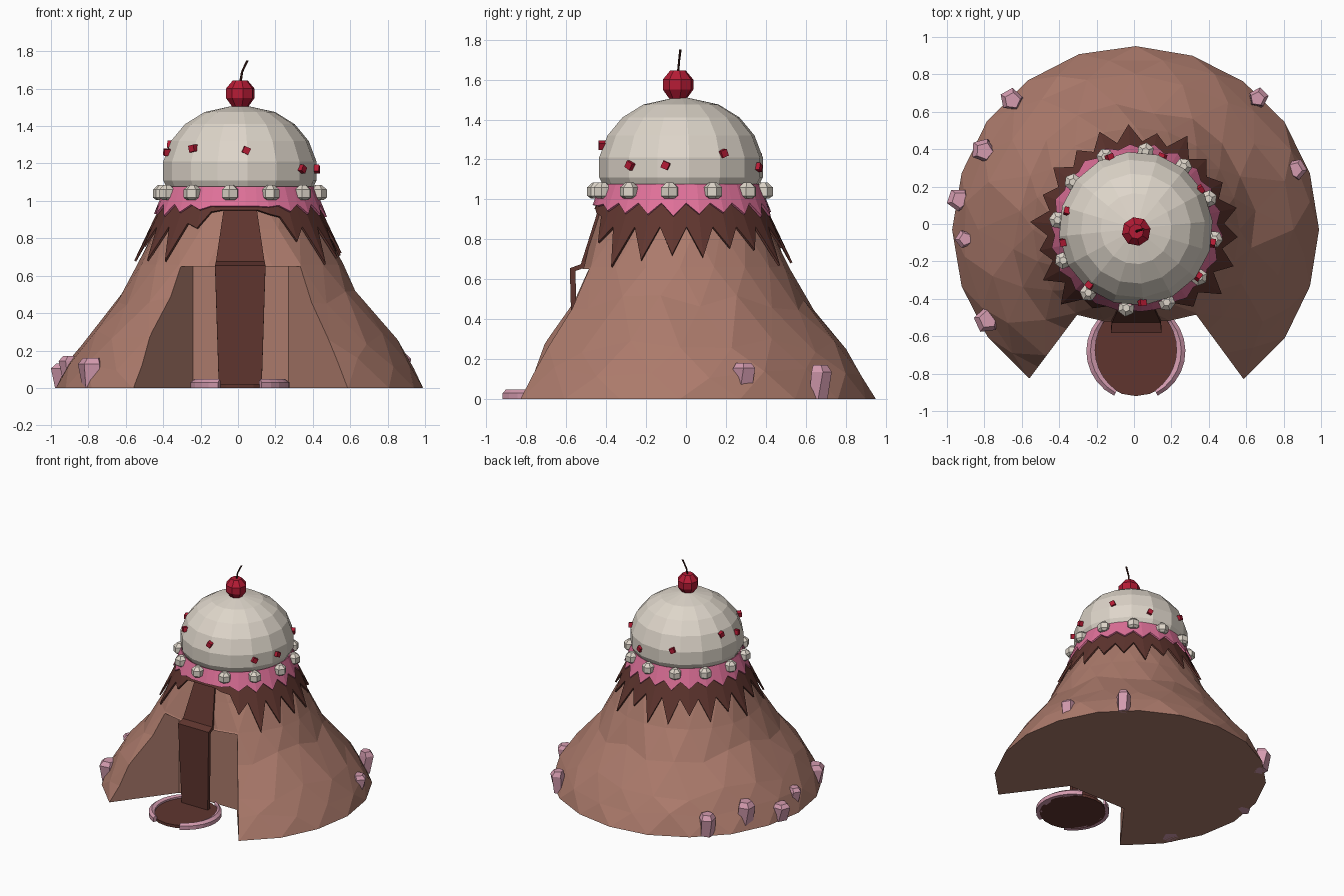
import bpy, bmesh, math, random
from mathutils import Matrix, Vector

random.seed(4)
if "Cube" in bpy.data.objects:
    bpy.data.objects.remove(bpy.data.objects["Cube"])


def material(name, rgb):
    m = bpy.data.materials.new(name)
    m.use_nodes = True
    m.diffuse_color = (*rgb, 1)
    m.node_tree.nodes["Principled BSDF"].inputs["Base Color"].default_value = (*rgb, 1)
    return m


COCOA = material("cocoa brown", (0.41, 0.195, 0.148))
CHOC = material("dark chocolate", (0.115, 0.036, 0.028))
PINK = material("icing pink", (0.74, 0.165, 0.32))
CREAM = material("cream", (0.73, 0.67, 0.59))
RED = material("cherry red", (0.46, 0.011, 0.035))
ROSE = material("crystal rose", (0.66, 0.33, 0.43))
STEM = material("stem brown", (0.045, 0.012, 0.01))

CX, CY = 0.01, -0.03   # shared axis of the whole cake


def finish(bm, name, mat):
    bmesh.ops.recalc_face_normals(bm, faces=bm.faces)
    me = bpy.data.meshes.new(name)
    bm.to_mesh(me)
    bm.free()
    me.materials.append(mat)
    ob = bpy.data.objects.new(name, me)
    bpy.context.scene.collection.objects.link(ob)
    return ob


def loft(bm, rings, caps=True):
    """Skin a list of equal-length closed point rings."""
    vr = [[bm.verts.new(p) for p in ring] for ring in rings]
    n = len(vr[0])
    for a, b in zip(vr, vr[1:]):
        for i in range(n):
            j = (i + 1) % n
            bm.faces.new((a[i], a[j], b[j], b[i]))
    if caps:
        bm.faces.new(vr[0])
        bm.faces.new(vr[-1])


def circle(r, z, n, cx=CX, cy=CY, phase=0.0):
    return [(cx + r * math.cos(phase + math.tau * i / n),
             cy + r * math.sin(phase + math.tau * i / n), z) for i in range(n)]


def lerp_table(table, z):
    for (z0, r0), (z1, r1) in zip(table, table[1:]):
        if z <= z1:
            return r0 + (r1 - r0) * (z - z0) / (z1 - z0)
    return table[-1][1]


def apply_mod(ob, kind, **props):
    m = ob.modifiers.new(kind.lower(), kind)
    for k, v in props.items():
        setattr(m, k, v)
    bpy.context.view_layer.objects.active = ob
    bpy.ops.object.modifier_apply(modifier=m.name)


# Mountain: radius by height, flattened at the front above the alcove
SLOPE = [(0, 0.982), (0.12, 0.93), (0.27, 0.825), (0.48, 0.65),
         (0.66, 0.55), (0.85, 0.455), (1.0, 0.39), (1.1, 0.36)]
FRONT = [(0, -2), (0.48, -0.62), (0.66, -0.51), (0.85, -0.46), (1.0, -0.42), (1.1, -0.4)]


def surface(a, z, out=0.0):
    r = lerp_table(SLOPE, z) + out
    y = max(CY + r * math.sin(a), lerp_table(FRONT, z) - out)
    return Vector((CX + r * math.cos(a), y, z))


bm = bmesh.new()
SIDES = 20
rings = []
for k, (z, _) in enumerate(SLOPE):
    wob = 0.02 if 0 < k < 4 else 0.005
    ring = []
    for i in range(SIDES):
        a = math.tau * (i + 0.5 * (k % 2)) / SIDES
        dz = random.uniform(-0.04, 0.04) if 0 < k < 4 else 0
        ring.append(surface(a, z + dz, random.uniform(-wob, wob)))
    rings.append(ring)
loft(bm, rings)
bmesh.ops.triangulate(bm, faces=[f for f in bm.faces if len(f.verts) == 4])
mountain = finish(bm, "mountain", COCOA)

# Alcove cut into the front
plan = [(-0.24, -0.40), (0.27, -0.40), (0.80, -1.12), (-0.78, -1.12)]
bm = bmesh.new()
loft(bm, [[(x, y, z) for x, y in plan] for z in (-0.2, 0.65)])
cutter = finish(bm, "alcove_cutter", COCOA)
cutter.hide_render = True
apply_mod(mountain, 'BOOLEAN', operation='DIFFERENCE', object=cutter, solver='EXACT')
bpy.data.objects.remove(cutter)


# Jagged icing collars
def collar(name, mat, top, valley, tip, spread, out, lift):
    bm = bmesh.new()
    upper, lower = [], []
    for i in range(44):
        a = math.tau * i / 44 + 0.07
        z = tip + random.uniform(-spread, spread) if i % 2 else valley
        front = max(0.0, min(1.0, (-math.sin(a) - 0.76) / 0.2))
        z += (lift - z) * front
        upper.append(surface(a, top, out))
        lower.append(surface(a, z, out + (0.006 if i % 2 else 0.003)))
    loft(bm, [lower, upper], caps=False)
    ob = finish(bm, name, mat)
    apply_mod(ob, 'SOLIDIFY', thickness=0.012, offset=0)


collar("chocolate_collar", CHOC, 1.02, 0.86, 0.715, 0.055, 0.014, 0.95)
collar("pink_collar", PINK, 1.075, 0.98, 0.925, 0.015, 0.028, 0.97)

# Chocolate stream over the ledge
bm = bmesh.new()
path = [(-0.43, 0.98, 0.085), (-0.527, 0.675, 0.13), (-0.582, 0.655, 0.135), (-0.565, 0.02, 0.115)]
loft(bm, [[(0.012 + s * w, y + d, z - d * 0.5) for s, d in ((-1, 0), (1, 0), (1, 0.028), (-1, 0.028))]
          for y, z, w in path])
finish(bm, "chocolate_stream", CHOC)

# Pool and its broken rim
PX, PY = 0.01, -0.68
bm = bmesh.new()
loft(bm, [circle(0.24, z, 20, PX, PY) for z in (0.0, 0.022)])
finish(bm, "chocolate_pool", CHOC)
for side, label in ((1, "left"), (-1, "right")):
    bm = bmesh.new()
    rings = []
    for i in range(11):
        t = i / 10
        a = math.radians(-64 + 130 * t)
        w = 0.018 + 0.03 * math.sin(math.pi * min(1, t + 0.08)) ** 0.6
        sec = ((0.265, 0), (0.265, 0.03), (0.257 - w * 0.3, 0.047), (0.265 - w, 0.036), (0.265 - w, 0))
        rings.append([(PX + side * r * math.cos(a), PY + r * math.sin(a), z) for r, z in sec])
    loft(bm, rings)
    finish(bm, "pool_rim_" + label, ROSE)

# Cream dome
DOME = [(1.065, 0.39), (1.11, 0.412), (1.21, 0.412), (1.32, 0.37), (1.41, 0.295), (1.475, 0.19), (1.51, 0.03)]
bm = bmesh.new()
loft(bm, [circle(r, z, 16, cy=-0.025, phase=0.1) for z, r in DOME])
finish(bm, "cream_dome", CREAM)

# Cream beads round the dome
for i in range(12):
    a = math.radians(-97 + 30 * i)
    bm = bmesh.new()
    x, y = CX + 0.422 * math.cos(a), CY + 0.422 * math.sin(a)
    loft(bm, [circle(r, z, 6, x, y, a) for r, z in
              ((0.028, 1.004), (0.047, 1.018), (0.047, 1.06), (0.02, 1.084))])
    finish(bm, f"cream_bead_{i + 1}", CREAM)

# Red sprinkles: direction in degrees and height
for i, (deg, z) in enumerate(((165, 1.30), (190, 1.26), (230, 1.28), (275, 1.27), (323, 1.17),
                              (350, 1.17), (32, 1.23), (70, 1.16), (110, 1.22))):
    a = math.radians(deg)
    r = lerp_table(DOME, z) + 0.002
    bm = bmesh.new()
    spin = Matrix.Rotation(a, 4, 'Z') @ Matrix.Rotation(random.uniform(-0.6, 0.6), 4, 'X')
    spot = Matrix.Translation((CX + r * math.cos(a), CY + r * math.sin(a), z))
    bmesh.ops.create_cube(bm, size=0.036, matrix=spot @ spin)
    finish(bm, f"sprinkle_{i + 1}", RED)

# Cherry with bent stem
bm = bmesh.new()
loft(bm, [circle(r, z, 8, 0.012, -0.04, 0.2) for z, r in
          ((1.505, 0.045), (1.55, 0.078), (1.60, 0.078), (1.645, 0.04))])
finish(bm, "cherry", RED)
bm = bmesh.new()
loft(bm, [circle(r, z, 6, x, y) for x, y, z, r in
          ((0.012, -0.04, 1.63, 0.007), (0.022, -0.035, 1.69, 0.006), (0.05, -0.028, 1.75, 0.007))])
finish(bm, "cherry_stem", STEM)

# Rose crystals leaning out of the slope: x, y, base height, top height, radius
for i, (x, y, z0, z1, r) in enumerate(((-0.65, 0.66, 0, 0.17, 0.062), (-0.80, 0.39, 0.03, 0.21, 0.066),
                                       (-0.93, 0.13, 0, 0.13, 0.064), (-0.90, -0.08, 0.04, 0.17, 0.05),
                                       (-0.78, -0.51, 0, 0.16, 0.07), (0.66, 0.67, 0, 0.17, 0.054),
                                       (0.86, 0.29, 0.05, 0.18, 0.058))):
    bm = bmesh.new()
    tall = z1 - z0
    foot = circle(r * 0.9, z0, 5, x * 0.99, y * 0.99, i)
    shoulder = circle(r, z0 + tall * 0.8, 5, x * 1.01, y * 1.01, i + 0.2)
    tip = circle(r * 0.7, z1, 5, x, y, i + 0.2)
    loft(bm, [foot, shoulder, tip])
    finish(bm, f"crystal_{i + 1}", ROSE)
